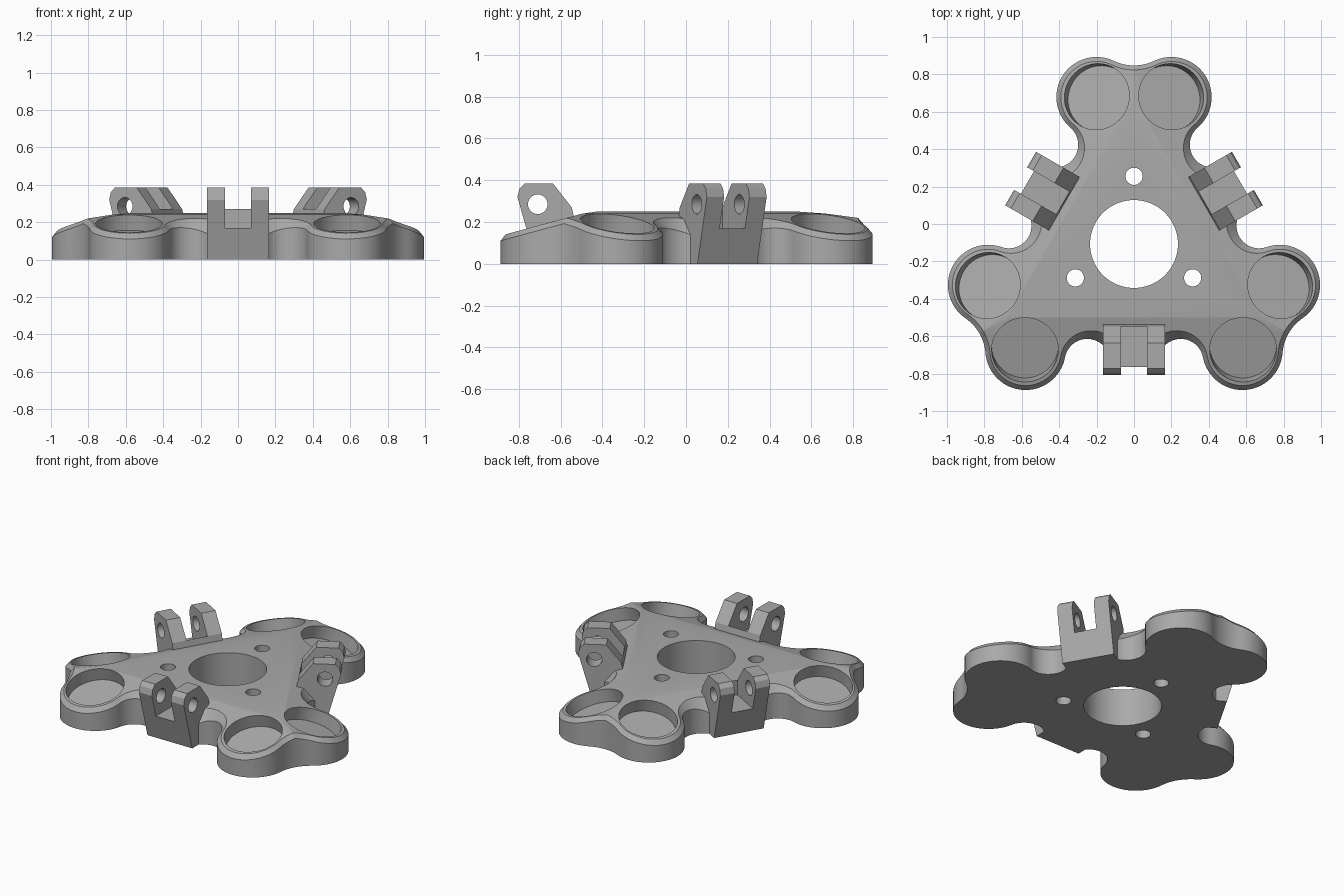
import bpy, bmesh
from math import sin, cos, pi, radians, atan2, hypot
from mathutils import Matrix, Vector

if bpy.data.objects.get("Cube"):
    bpy.data.objects.remove(bpy.data.objects["Cube"])

CENTRE = Matrix.Translation((0, -0.107, 0))
SLOPE = 0.27
FLAT, EDGE, TOP = 0.32, 0.39, 0.25      # roof: flat zone, soft edge, height
RIM = 0.024

grey = bpy.data.materials.new("plain grey")
grey.use_nodes = True
grey.diffuse_color = (0.4, 0.4, 0.4, 1)
grey.node_tree.nodes["Principled BSDF"].inputs["Base Color"].default_value = (0.4, 0.4, 0.4, 1)


def turn(k):
    return CENTRE @ Matrix.Rotation(k * 2 * pi / 3, 4, 'Z')


def loft(name, rings, matrix=CENTRE):
    """Closed solid skinned through equal-length rings of points."""
    bm = bmesh.new()
    loops = [[bm.verts.new(p) for p in ring] for ring in rings]
    n = len(loops[0])
    for a, b in zip(loops, loops[1:]):
        for i in range(n):
            j = (i + 1) % n
            bm.faces.new((a[i], a[j], b[j], b[i]))
    bm.faces.new(loops[0][::-1])
    bm.faces.new(loops[-1])
    bmesh.ops.recalc_face_normals(bm, faces=bm.faces)
    mesh = bpy.data.meshes.new(name)
    bm.to_mesh(mesh)
    bm.free()
    mesh.materials.append(grey)
    ob = bpy.data.objects.new(name, mesh)
    ob.matrix_world = matrix
    bpy.context.collection.objects.link(ob)
    return ob


def cylinder(name, r, z0, z1, matrix, n=64):
    circle = [(r * cos(2 * pi * i / n), r * sin(2 * pi * i / n)) for i in range(n)]
    return loft(name, [[(x, y, z) for x, y in circle] for z in (z0, z1)], matrix)


def box(name, x0, x1, y0, y1, z0, z1, matrix):
    rect = [(x0, y0), (x1, y0), (x1, y1), (x0, y1)]
    return loft(name, [[(x, y, z) for x, y in rect] for z in (z0, z1)], matrix)


def boolean(ob, other, operation):
    """Apply a boolean and discard the helper."""
    other.hide_render = True
    mod = ob.modifiers.new("bool", 'BOOLEAN')
    mod.object, mod.operation, mod.solver = other, operation, 'EXACT'
    bpy.context.view_layer.objects.active = ob
    bpy.ops.object.modifier_apply(modifier=mod.name)
    bpy.data.objects.remove(other)


def roof(x, y):
    """Height of the hipped top surface."""
    r = max(x * cos(radians(a)) + y * sin(radians(a)) for a in (-90, 30, 150))
    if r < FLAT:
        return TOP
    if r < EDGE:
        return TOP - 0.01 * (r - FLAT) / (EDGE - FLAT)
    return TOP - 0.01 - SLOPE * (r - EDGE)


# Outline of one arm: waist scoop, outer lobe, shallow dip, then the mirror image
lobe, lobe_r = Vector((0.2, 0.785)), 0.215
waist = Vector((0.419, 0.5305))
dip = Vector((0, 1.205))
gap = lobe - waist
waist_end = atan2(gap.y, gap.x)
lobe_end = atan2(dip.y - lobe.y, dip.x - lobe.x)
dip_r = (dip - lobe).length - lobe_r


def half_arm(inset):
    arcs = [(waist, gap.length - lobe_r, radians(260), waist_end, 20, -1),
            (lobe, lobe_r, waist_end - pi, lobe_end, 32, 1),
            (dip, dip_r, lobe_end + pi, 1.5 * pi, 8, -1)]
    pts = []
    for c, r, a0, a1, n, sign in arcs:
        for i in range(n):
            t = i / n
            width = RIM * (1 + 1.6 * (1 - t) ** 1.5) if c is waist else RIM
            a = a0 + (a1 - a0) * t
            rr = r - sign * inset * width
            pts.append((c.x + rr * cos(a), c.y + rr * sin(a), width))
    return pts


def outline(inset):
    half = half_arm(inset)
    arm = half + [(0, dip.y - dip_r - inset * RIM, RIM)] + [(-x, y, w) for x, y, w in half[::-1]]
    full = []
    for k in range(3):
        c, s = cos(k * 2 * pi / 3), sin(k * 2 * pi / 3)
        full += [(x * c - y * s, x * s + y * c, w) for x, y, w in arm]
    return full


# Body: lobed plate with chamfered rim, trimmed by the hipped roof
outer, inner = outline(0), outline(1)
skirt, lip, tall = [], [], []
for (x, y, w), (u, v, _) in zip(outer, inner):
    low, high = roof(x, y) - w, roof(u, v)
    p = Vector((x, y, low)).lerp(Vector((u, v, high)), 1.5)
    skirt.append((x, y, low))
    lip.append(p)
    tall.append((p.x, p.y, 0.6))
body = loft("bracket_body", [[(x, y, 0) for x, y, w in outer], skirt, lip, tall])


def triangle(r, z):
    return [(2 * r * cos(radians(a)), 2 * r * sin(radians(a)), z) for a in (90, 210, 330)]


hull = loft("roof_helper", [triangle(1.2, -0.2), triangle(1.2, TOP - 0.01 - SLOPE * (1.2 - EDGE)),
                            triangle(EDGE, TOP - 0.01), triangle(FLAT, TOP)])
boolean(body, hull, 'INTERSECT')

# Hinge lugs: a leaning block, later slotted and drilled
profile = [(0.42, 0), (0.61, 0), (0.70, 0.32), (0.69, 0.36), (0.665, 0.385),
           (0.53, 0.385), (0.44, 0.27), (0.42, 0.18)]
for k in range(3):
    lug = loft("hinge_lug", [[(x, -r, z) for r, z in profile] for x in (-0.165, 0.165)], turn(k))
    boolean(body, lug, 'UNION')

for k in range(3):
    m = turn(k)
    boolean(body, box("slot", -0.07, 0.07, -0.9, -0.44, 0.17, 0.5, m), 'DIFFERENCE')
    pin = m @ Matrix.Translation((0, -0.603, 0.285)) @ Matrix.Rotation(pi / 2, 4, 'Y')
    boolean(body, cylinder("pin_hole", 0.047, -0.3, 0.3, pin, 32), 'DIFFERENCE')
    screw = m @ Matrix.Translation((0, 0.362, 0))
    boolean(body, cylinder("screw_hole", 0.046, -0.1, 0.5, screw, 32), 'DIFFERENCE')
    # Round pockets set square to the sloping roof
    for side in (-1, 1):
        x, y = side * 0.583, -0.566
        seat = m @ Matrix.Translation((x, y, roof(x, y))) @ Matrix.Rotation(atan2(SLOPE, 1), 4, 'X')
        boolean(body, cylinder("pocket", 0.178, -0.085, 0.3, seat), 'DIFFERENCE')

# Central bore
boolean(body, cylinder("bore", 0.235, -0.1, 0.5, CENTRE, 96), 'DIFFERENCE')

bpy.ops.object.select_all(action='DESELECT')
body.select_set(True)
bpy.context.view_layer.objects.active = body
bpy.ops.object.shade_smooth_by_angle(angle=radians(25))
